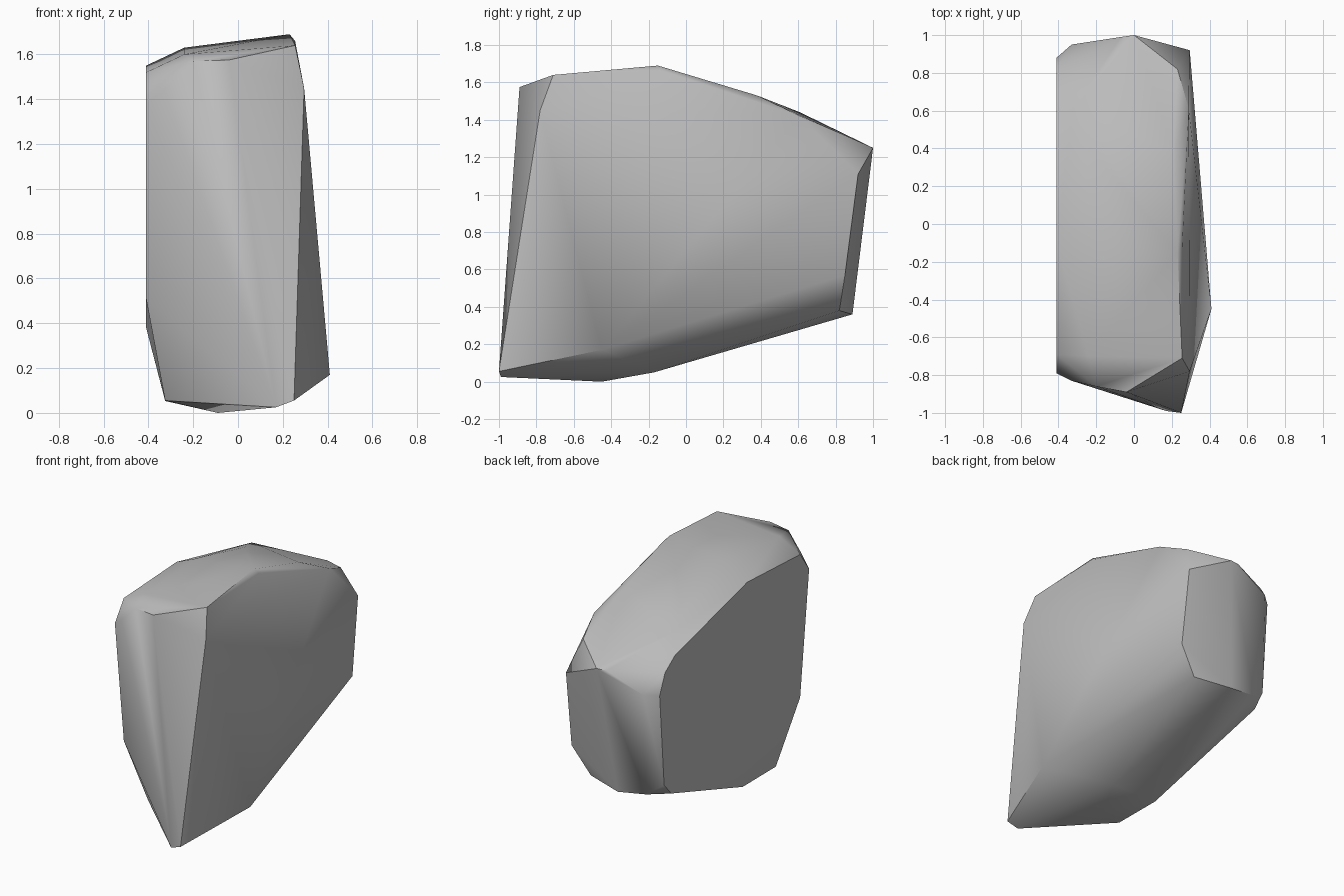
import bpy
import bmesh
import math

# Remove the default cube only
default_cube = bpy.data.objects.get("Cube")
if default_cube:
    bpy.data.objects.remove(default_cube, do_unlink=True)


def make_material(name, colour):
    material = bpy.data.materials.new(name)
    material.use_nodes = True
    material.diffuse_color = colour
    shader = material.node_tree.nodes["Principled BSDF"]
    shader.inputs["Base Color"].default_value = colour
    return material


def side_outline(x, outline):
    """Corners of an upright facet lying at a constant x, given as (y, z)."""
    return [(x, y, z) for y, z in outline]


# Flat right-hand facet of the boulder
flat_side = side_outline(-.41, [
    (-.79, 1.38), (-.69, 1.52), (-.1, 1.55), (.71, 1.34), (.82, 1.26),
    (.88, 1.12), (.83, .47), (.75, .38), (-.69, .51)])

# Leaning left-hand facet, which bulges out near its foot
leaning_side = [
    (.25, -1, .055), (.41, -.45, .17), (.3, .85, .57),
    (.295, .92, 1.11), (.29, .61, 1.42), (.295, -.78, 1.45)]

# Worn crown, sloping down to the rear
crown = [
    (.255, -.71, 1.64), (-.24, -.7, 1.6), (-.24, -.13, 1.63),
    (.23, -.15, 1.69), (.255, -.13, 1.66), (.21, .38, 1.53),
    (-.22, .38, 1.52), (-.32, .61, 1.44), (.23, .82, 1.33)]

# Blunt rear corners, top and bottom
rear = [
    (0, 1, 1.25), (-.07, .99, 1.25), (-.33, .95, 1.13),
    (.17, .82, .38), (-.09, .89, .36), (-.3, .87, .39)]

# Front brow
brow = [(-.04, -.89, 1.575), (-.2, -.86, 1.57), (-.33, -.83, 1.44)]

# Keel underneath, running forward to a pointed toe
keel = [
    (.17, -.99, .025), (-.09, -.45, 0),
    (-.325, -.54, .055), (-.325, -.17, .053), (.03, -.17, .05)]

# Wrap all the corners in one convex stone
stone = bmesh.new()
for group in (flat_side, leaning_side, crown, rear, brow, keel):
    for corner in group:
        stone.verts.new(corner)
hull = bmesh.ops.convex_hull(stone, input=stone.verts[:])
unused = [v for v in stone.verts if not v.link_faces]
bmesh.ops.delete(stone, geom=unused, context="VERTS")

# Merge nearly coplanar triangles into clean facets
bmesh.ops.dissolve_limit(stone, angle_limit=math.radians(2),
                         verts=stone.verts[:], edges=stone.edges[:])
bmesh.ops.recalc_face_normals(stone, faces=stone.faces[:])

mesh = bpy.data.meshes.new("boulder")
stone.to_mesh(mesh)
stone.free()
boulder = bpy.data.objects.new("boulder", mesh)
bpy.context.collection.objects.link(boulder)
mesh.materials.append(make_material("stone grey", (.5, .5, .5, 1)))

# Soft shading over shallow edges, crisp along strong ridges
bpy.ops.object.select_all(action="DESELECT")
boulder.select_set(True)
bpy.context.view_layer.objects.active = boulder
bpy.ops.object.shade_smooth_by_angle(angle=math.radians(40))
